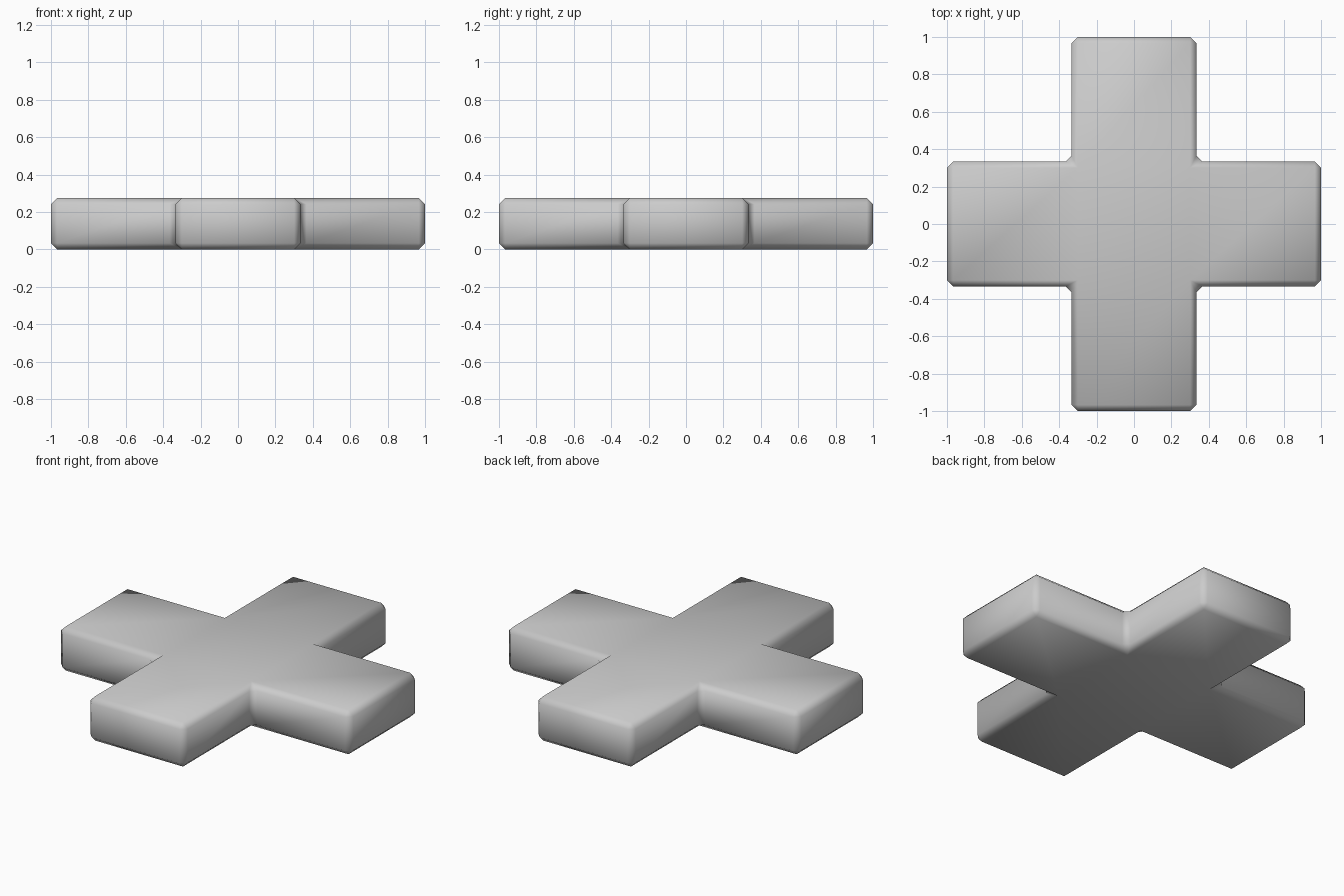
import bpy, bmesh

if "Cube" in bpy.data.objects:
    bpy.data.objects.remove(bpy.data.objects["Cube"])

HEIGHT = 0.275
BEVEL = 0.033

# Flat plus outline: 3 x 3 grid without its four corner cells
bm = bmesh.new()
bmesh.ops.create_grid(bm, x_segments=3, y_segments=3, size=1.0)
corners = [f for f in bm.faces
           if abs(f.calc_center_median().x) > 0.4 and abs(f.calc_center_median().y) > 0.4]
bmesh.ops.delete(bm, geom=corners, context='FACES')
mesh = bpy.data.meshes.new("plus_block")
bm.to_mesh(mesh)
bm.free()
for p in mesh.polygons:
    p.use_smooth = True

plus = bpy.data.objects.new("plus_block", mesh)
bpy.context.collection.objects.link(plus)

# Thickness upward from the ground
solid = plus.modifiers.new("thickness", 'SOLIDIFY')
solid.thickness = HEIGHT
solid.offset = 1.0

# Small chamfer on every sharp edge, including the inner corners
bevel = plus.modifiers.new("edge_bevel", 'BEVEL')
bevel.width = BEVEL
bevel.segments = 1
bevel.limit_method = 'ANGLE'
